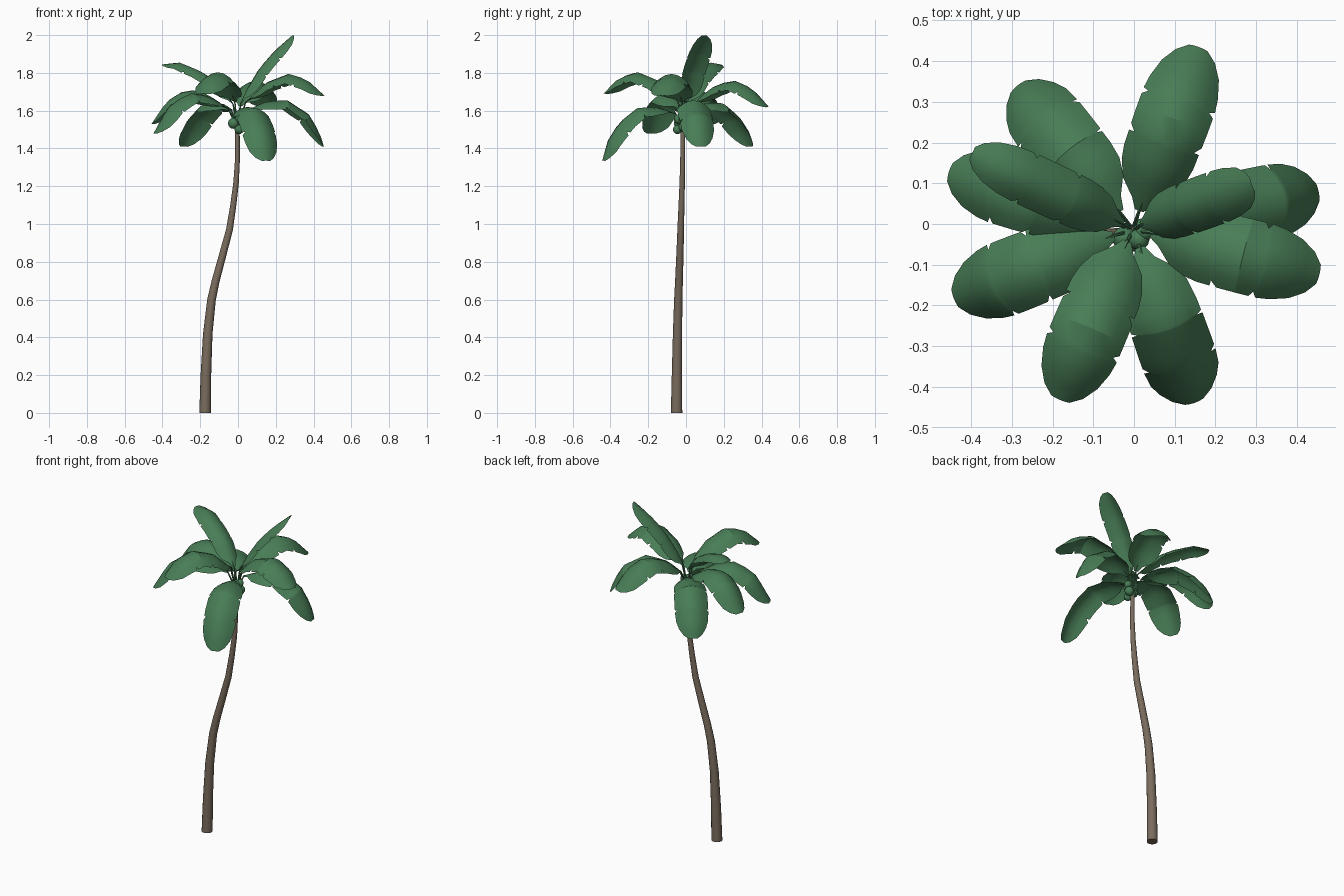
import bpy, bmesh, math
from mathutils import Vector

if "Cube" in bpy.data.objects:
    bpy.data.objects.remove(bpy.data.objects["Cube"])


def material(name, rgb):
    m = bpy.data.materials.new(name)
    m.diffuse_color = (*rgb, 1)
    m.use_nodes = True
    m.node_tree.nodes["Principled BSDF"].inputs["Base Color"].default_value = m.diffuse_color
    return m


GREEN = material("leaf_green", (0.065, 0.205, 0.093))
BROWN = material("bark_brown", (0.195, 0.15, 0.11))


def finish(bm, name, mat, angle):
    me = bpy.data.meshes.new(name)
    bm.to_mesh(me)
    bm.free()
    ob = bpy.data.objects.new(name, me)
    bpy.context.collection.objects.link(ob)
    me.materials.append(mat)
    bpy.ops.object.select_all(action='DESELECT')
    ob.select_set(True)
    bpy.context.view_layer.objects.active = ob
    bpy.ops.object.shade_smooth_by_angle(angle=math.radians(angle))
    return ob


def tube(name, path, sides, mat):
    """Closed tapering tube through (x, y, z, radius) stations."""
    bm = bmesh.new()
    pts = [Vector(p[:3]) for p in path]
    rings = []
    for i, p in enumerate(pts):
        d = (pts[min(i + 1, len(pts) - 1)] - pts[max(i - 1, 0)]).normalized()
        if i == 0:
            d = Vector((0, 0, 1))
        u = d.cross(Vector((0, 1, 0))).normalized()
        v = d.cross(u)
        rings.append([bm.verts.new(p + path[i][3] * (u * math.cos(a) + v * math.sin(a)))
                      for a in (k * math.tau / sides for k in range(sides))])
    for a, b in zip(rings, rings[1:]):
        for k in range(sides):
            n = (k + 1) % sides
            bm.faces.new((a[k], a[n], b[n], b[k]))
    bm.faces.new(rings[0][::-1])
    bm.faces.new(rings[-1])
    bmesh.ops.recalc_face_normals(bm, faces=bm.faces)
    return finish(bm, name, mat, 40)


# Leaf outline: fraction of length, fraction of half width; dips are the small tears
OUTLINE = [(0, .12), (.06, .3), (.12, .7), (.2, .9), (.3, .97), (.385, .98), (.395, .84), (.42, .99),
           (.55, 1), (.655, 1), (.665, .86), (.69, 1), (.8, .95), (.9, .8), (.965, .55), (1, .26)]


def leaf(name, azimuth, half, profile):
    """Arched blade following an (outward, height) profile, plus its stalk."""
    a = math.radians(azimuth)
    out, side = Vector((math.cos(a), math.sin(a), 0)), Vector((-math.sin(a), math.cos(a), 0))
    root = Vector((-.003, -.01, 0))
    pts = [root + out * r + Vector((0, 0, z)) for r, z in profile]
    lens = [(q - p).length for p, q in zip(pts, pts[1:])]

    def along(t):
        s = min(max(t, 0), 1) * sum(lens)
        for i, n in enumerate(lens):
            if s <= n or i == len(lens) - 1:
                return pts[i].lerp(pts[i + 1], s / n)
            s -= n

    bm = bmesh.new()
    rows = []
    for t, w in OUTLINE:
        tangent = (along(t + .06) - along(t - .06)).normalized()
        normal = tangent.cross(side)
        if normal.z < 0:
            normal = -normal
        rows.append([bm.verts.new(along(t) + side * half * w * x - normal * half * .55 * (w * x) ** 2)
                     for x in (-1, -.7, -.36, 0, .36, .7, 1)])
    for p, q in zip(rows, rows[1:]):
        for k in range(6):
            bm.faces.new((p[k], q[k], q[k + 1], p[k + 1]))
    finish(bm, name, GREEN, 30)
    base = Vector((-.003, -.015, 1.49)) + out * .006
    mid = base.lerp(pts[0], .5) + Vector((0, 0, .015))
    tip = pts[0].lerp(pts[1], .3) - Vector((0, 0, .004))
    tube(name + "_stalk", [(*base, .006), (*mid, .005), (*pts[0], .004), (*tip, .002)], 5, GREEN)


# Curved trunk
tube("trunk", [(-.174, -.05, 0, .031), (-.17, -.048, .2, .028), (-.16, -.045, .42, .025),
               (-.14, -.041, .6, .0225), (-.118, -.037, .7, .021), (-.08, -.032, .84, .0195),
               (-.045, -.028, .97, .018), (-.025, -.024, 1.1, .016), (-.01, -.02, 1.22, .0145),
               (-.003, -.018, 1.34, .013), (-.003, -.016, 1.51, .012)], 14, BROWN)

# Crown of leaves
leaf("upright_leaf", 20, .066, [(.02, 1.64), (.06, 1.72), (.13, 1.83), (.22, 1.925), (.311, 1.998)])
leaf("right_low_leaf", 11, .09, [(.045, 1.6), (.16, 1.65), (.27, 1.655), (.385, 1.58), (.44, 1.49), (.465, 1.41)])
leaf("right_high_leaf", -14, .093, [(.045, 1.645), (.16, 1.75), (.28, 1.795), (.38, 1.765), (.472, 1.68)])
leaf("back_leaf", 70, .093, [(.045, 1.625), (.15, 1.72), (.27, 1.765), (.38, 1.72), (.473, 1.62)])
leaf("back_left_leaf", 129, .093, [(.05, 1.6), (.15, 1.64), (.25, 1.64), (.35, 1.575), (.42, 1.49), (.45, 1.41)])
leaf("left_leaf", 163, .09, [(.05, 1.61), (.17, 1.69), (.28, 1.715), (.39, 1.65), (.472, 1.53)])
leaf("left_high_leaf", 155, .066, [(.025, 1.635), (.13, 1.76), (.23, 1.815), (.34, 1.855), (.435, 1.845)])
leaf("front_left_leaf", 201.5, .093, [(.05, 1.61), (.17, 1.68), (.28, 1.695), (.39, 1.62), (.472, 1.48)])
leaf("front_high_leaf", 247, .093, [(.035, 1.65), (.15, 1.76), (.27, 1.805), (.37, 1.775), (.458, 1.69)])
leaf("front_low_leaf", 289.5, .093, [(.05, 1.585), (.15, 1.62), (.26, 1.615), (.36, 1.54), (.425, 1.44), (.455, 1.335)])

# Coconuts below the crown
for i, (x, y, z, r) in enumerate([(-.024, -.035, 1.533, .029), (.006, -.045, 1.5, .024),
                                  (.024, -.012, 1.515, .027), (.012, -.038, 1.555, .026),
                                  (.026, -.02, 1.56, .022)]):
    bm = bmesh.new()
    bmesh.ops.create_uvsphere(bm, u_segments=12, v_segments=8, radius=r)
    finish(bm, f"coconut_{i + 1}", GREEN, 40).location = (x, y, z)
